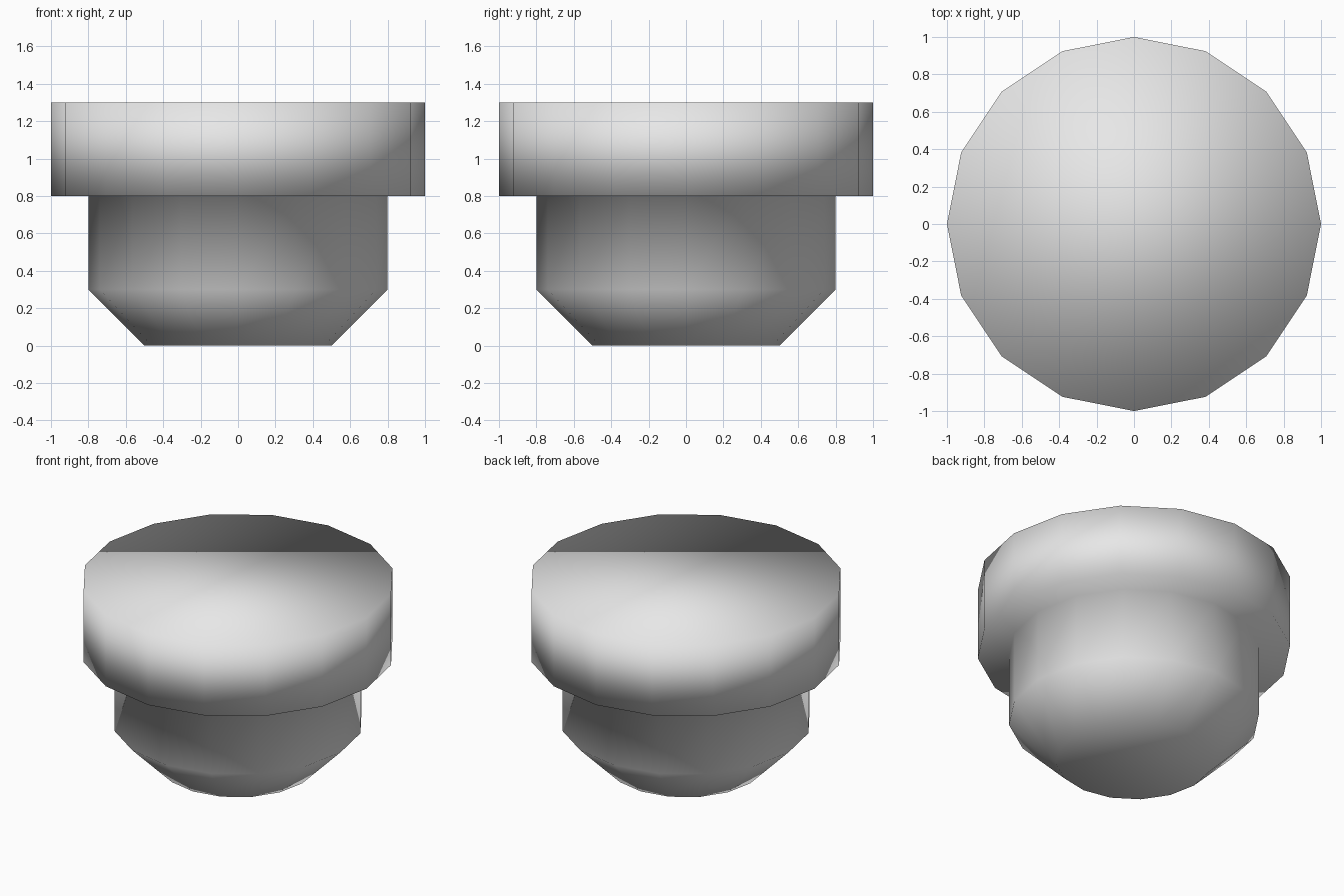
import bpy, bmesh
from math import cos, sin, tau

cube = bpy.data.objects.get("Cube")
if cube:
    bpy.data.objects.remove(cube, do_unlink=True)

SIDES = 16
# Outline from the base up: (radius, height)
PROFILE = [(0.5, 0.0), (0.8, 0.3), (0.8, 0.8), (1.0, 0.8), (1.0, 1.3)]

# Plain grey material
grey = bpy.data.materials.new("light_grey")
grey.use_nodes = True
colour = (0.8, 0.8, 0.8, 1.0)
grey.diffuse_color = colour
grey.node_tree.nodes["Principled BSDF"].inputs["Base Color"].default_value = colour

# Stepped round plug: rings joined by quads and closed by flat caps
bm = bmesh.new()
rings = [[bm.verts.new((r * cos(tau * i / SIDES), r * sin(tau * i / SIDES), z))
          for i in range(SIDES)] for r, z in PROFILE]
for low, high in zip(rings, rings[1:]):
    for i in range(SIDES):
        j = (i + 1) % SIDES
        bm.faces.new((low[i], low[j], high[j], high[i]))
bm.faces.new(rings[0][::-1])
bm.faces.new(rings[-1])

# Smooth shading runs across every edge
for face in bm.faces:
    face.smooth = True
bmesh.ops.recalc_face_normals(bm, faces=bm.faces[:])

mesh = bpy.data.meshes.new("stepped_plug")
bm.to_mesh(mesh)
bm.free()
mesh.materials.append(grey)
plug = bpy.data.objects.new("stepped_plug", mesh)
bpy.context.collection.objects.link(plug)
